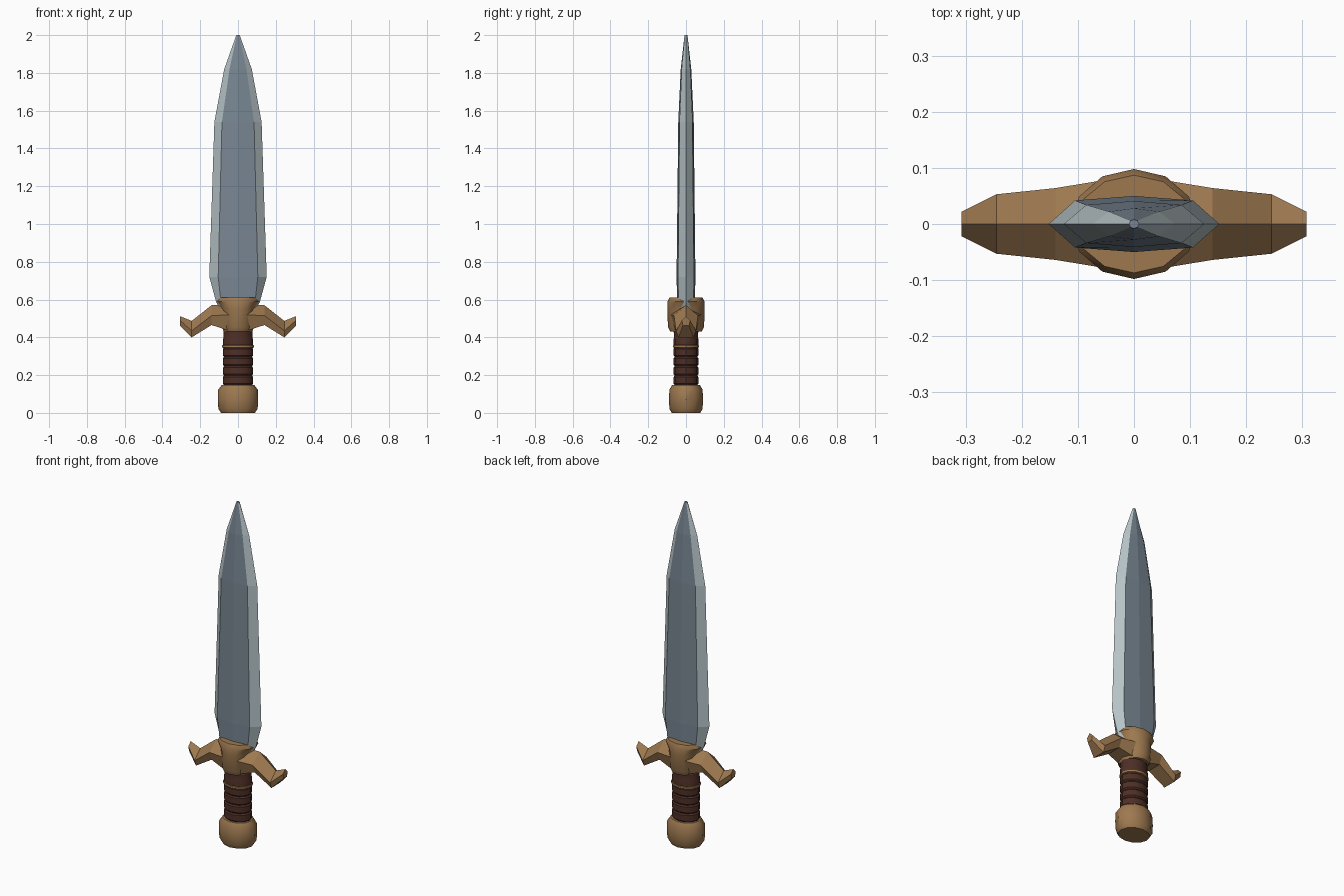
import bpy, bmesh
from math import sin, cos, pi, radians

cube = bpy.data.objects.get("Cube")
if cube:
    bpy.data.objects.remove(cube, do_unlink=True)


def material(name, rgb):
    m = bpy.data.materials.new(name)
    m.use_nodes = True
    m.diffuse_color = (*rgb, 1)
    m.node_tree.nodes["Principled BSDF"].inputs["Base Color"].default_value = (*rgb, 1)
    return m


bronze = material("bronze", (0.34, 0.19, 0.08))
leather = material("dark_leather", (0.075, 0.028, 0.019))
steel = material("blue_steel", (0.19, 0.24, 0.29))
edge_steel = material("pale_edge_steel", (0.47, 0.55, 0.57))


def loft(name, sections, mats, smooth=False):
    """Skin a list of closed cross-sections and cap both ends."""
    bm = bmesh.new()
    rings = [[bm.verts.new(p) for p in s] for s in sections]
    for a, b in zip(rings, rings[1:]):
        n = len(a)
        for i in range(n):
            j = (i + 1) % n
            bm.faces.new((a[i], a[j], b[j], b[i]))
    bm.faces.new(rings[0][::-1])
    bm.faces.new(rings[-1])
    bmesh.ops.recalc_face_normals(bm, faces=bm.faces)
    mesh = bpy.data.meshes.new(name)
    bm.to_mesh(mesh)
    bm.free()
    for m in mats:
        mesh.materials.append(m)
    obj = bpy.data.objects.new(name, mesh)
    bpy.context.collection.objects.link(obj)
    if smooth:
        bpy.ops.object.select_all(action="DESELECT")
        obj.select_set(True)
        bpy.context.view_layer.objects.active = obj
        bpy.ops.object.shade_smooth_by_angle(angle=radians(35))
    return obj


def turned(name, profile, mat, sides=12):
    """Oval turned part; profile rows are (z, x radius, y radius)."""
    rings = [[(rx * cos(2 * pi * i / sides), ry * sin(2 * pi * i / sides), z)
              for i in range(sides)] for z, rx, ry in profile]
    return loft(name, rings, [mat], smooth=True)


# Blade: rows are (z, edge x, bevel x, bevel y, centre y)
blade_rows = [(0.54, 0.09, 0.07, 0.038, 0.045),
              (0.585, 0.115, 0.09, 0.04, 0.047),
              (0.72, 0.152, 0.105, 0.042, 0.05),
              (1.54, 0.125, 0.085, 0.034, 0.041),
              (1.82, 0.073, 0.045, 0.022, 0.028),
              (2.0, 0.009, 0.006, 0.006, 0.008)]
blade = loft("blade", [[(e, 0, z), (b, by, z), (0, cy, z), (-b, by, z),
                        (-e, 0, z), (-b, -by, z), (0, -cy, z), (b, -by, z)]
                       for z, e, b, by, cy in blade_rows], [steel, edge_steel])
# Sharpened bevels face sideways more than the central flats
for p in blade.data.polygons:
    if abs(p.normal.x) > 0.35:
        p.material_index = 1

# Guard collar and its two arms
turned("guard_collar", [(0.43, 0.076, 0.083), (0.455, 0.084, 0.096),
                        (0.55, 0.088, 0.098), (0.59, 0.113, 0.098),
                        (0.612, 0.105, 0.087)], bronze)

# Arm rows: (x, top z, side z, bottom z, side y, bottom y)
arm_rows = [(0.03, 0.57, 0.52, 0.43, 0.082, 0.06),
            (0.14, 0.57, 0.515, 0.465, 0.064, 0.045),
            (0.245, 0.487, 0.435, 0.4, 0.053, 0.04),
            (0.307, 0.512, 0.49, 0.462, 0.022, 0.016)]
for side, label in ((1, "left"), (-1, "right")):
    loft("guard_arm_" + label,
         [[(side * x, 0, t), (side * x, w, m), (side * x, v, b),
           (side * x, -v, b), (side * x, -w, m)]
          for x, t, m, b, w, v in arm_rows], [bronze])

# Grip with raised wraps separated by grooves
grip = [(0.13, 0.072, 0.06)]
wraps = 5
for i in range(wraps):
    z = 0.147 + i * 0.05
    grip += [(z, 0.074, 0.06), (z + 0.008, 0.08, 0.066), (z + 0.042, 0.08, 0.066)]
grip += [(0.4, 0.076, 0.063), (0.44, 0.078, 0.066)]
turned("grip", grip, leather)
turned("grip_ring", [(0.344, 0.076, 0.062), (0.347, 0.084, 0.07),
                     (0.357, 0.084, 0.07), (0.36, 0.076, 0.062)], bronze)

# Pommel
turned("pommel", [(0, 0.09, 0.076), (0.022, 0.104, 0.088), (0.07, 0.107, 0.09),
                  (0.122, 0.105, 0.088), (0.148, 0.086, 0.074)], bronze)
